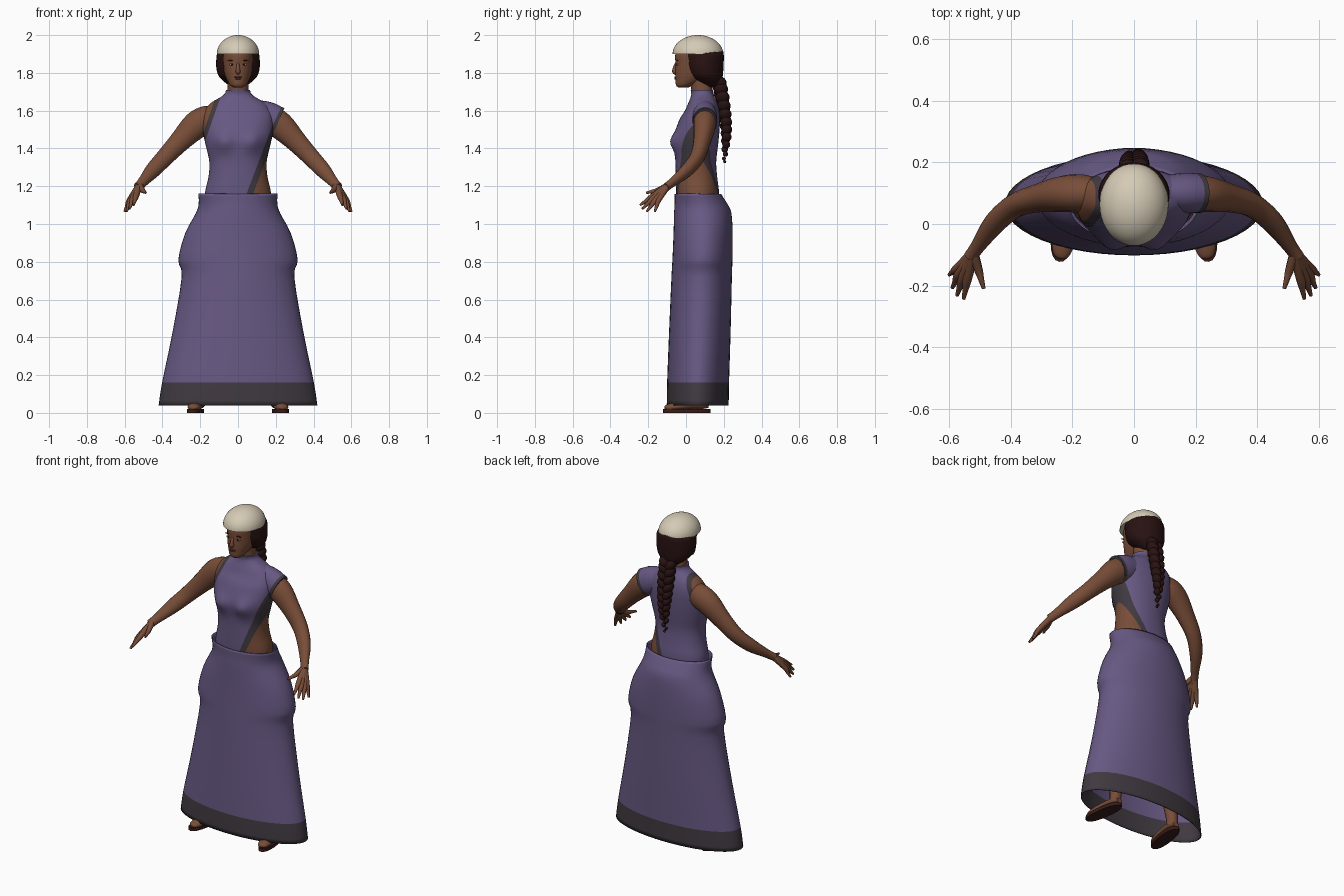
import bpy, bmesh, math
from mathutils import Vector, Matrix

cube = bpy.data.objects.get("Cube")
if cube:
    bpy.data.objects.remove(cube)


def material(name, color):
    m = bpy.data.materials.new(name)
    m.use_nodes = True
    m.diffuse_color = (*color, 1)
    bsdf = next(n for n in m.node_tree.nodes if n.type == 'BSDF_PRINCIPLED')
    bsdf.inputs["Base Color"].default_value = (*color, 1)
    bsdf.inputs["Roughness"].default_value = 0.8
    return m


PURPLE = material("purple cloth", (0.135, 0.098, 0.225))
TRIM = material("dark grey trim", (0.052, 0.042, 0.052))
SKIN = material("brown skin", (0.19, 0.075, 0.04))
HAIR = material("dark brown hair", (0.022, 0.006, 0.006))
CAP = material("cream cap", (0.66, 0.59, 0.46))
SOLE = material("sandal brown", (0.04, 0.012, 0.01))
LIPS = material("lip brown", (0.13, 0.04, 0.028))
WHITE = material("eye white", (0.4, 0.34, 0.3))


def finish(bm, name, mats, rule=None):
    """Turn a bmesh into a smooth object, colouring faces by a rule."""
    bmesh.ops.recalc_face_normals(bm, faces=bm.faces[:])
    for f in bm.faces:
        f.material_index = rule(f.calc_center_median()) if rule else 0
    me = bpy.data.meshes.new(name)
    bm.to_mesh(me)
    bm.free()
    for m in mats:
        me.materials.append(m)
    ob = bpy.data.objects.new(name, me)
    bpy.context.collection.objects.link(ob)
    bpy.ops.object.select_all(action='DESELECT')
    ob.select_set(True)
    bpy.context.view_layer.objects.active = ob
    bpy.ops.object.shade_smooth_by_angle(angle=math.radians(50))
    return ob


def smooth_rows(rows, k):
    """Catmull-Rom interpolation through rows of numbers."""
    out = []
    for i in range(len(rows) - 1):
        quad = zip(rows[max(i - 1, 0)], rows[i], rows[i + 1], rows[min(i + 2, len(rows) - 1)])
        quad = list(quad)
        for j in range(k):
            t = j / k
            out.append([b + t * ((c - a) + t * ((2 * a - 5 * b + 4 * c - d)
                        + t * (3 * b - a - 3 * c + d))) / 2 for a, b, c, d in quad])
    return out + [list(rows[-1])]


def bridge(rings, cap=True):
    bm = bmesh.new()
    vs = [[bm.verts.new(p) for p in r] for r in rings]
    n = len(vs[0])
    for a, b in zip(vs, vs[1:]):
        for i in range(n):
            bm.faces.new((a[i], a[(i + 1) % n], b[(i + 1) % n], b[i]))
    if cap:
        bm.faces.new(vs[0])
        bm.faces.new(vs[-1])
    return bm


def loft(rows, k=4, n=40, power=2.0, cap=True):
    """Stack of rounded sections; each row is z, half width, front y, back y."""
    rings = []
    for z, rx, yf, yb in smooth_rows(rows, k):
        ring = []
        for i in range(n):
            c, s = math.cos(math.tau * i / n), math.sin(math.tau * i / n)
            ex = 2 / power
            ring.append((rx * math.copysign(abs(c) ** ex, c),
                         (yf + yb) / 2 + (yb - yf) / 2 * math.copysign(abs(s) ** ex, s), z))
        rings.append(ring)
    return bridge(rings, cap)


def tube(rows, k=4, n=16, ref=(0, 1, 0), flat=1.0):
    """Tapered limb through rows of x, y, z, radius; flat squeezes it along ref."""
    rows = smooth_rows(rows, k)
    pts = [Vector(r[:3]) for r in rows]
    rings = []
    for i, p in enumerate(pts):
        t = (pts[min(i + 1, len(pts) - 1)] - pts[max(i - 1, 0)]).normalized()
        u = Vector(ref)
        u = (u - t * u.dot(t)).normalized()
        v = t.cross(u)
        rings.append([p + rows[i][3] * (u * flat * math.cos(a) + v * math.sin(a))
                      for a in (math.tau * j / n for j in range(n))])
    return bridge(rings)


def balls(name, mat, specs):
    """Ellipsoids given as (location, radii, tilt about y)."""
    bm = bmesh.new()
    for loc, size, tilt in specs:
        bmesh.ops.create_uvsphere(bm, u_segments=14, v_segments=10, radius=1,
            matrix=Matrix.Translation(loc) @ Matrix.Rotation(tilt, 4, 'Y') @ Matrix.Diagonal((*size, 1)))
    return finish(bm, name, [mat])


def flip(rows, s):
    return [(s * r[0], *r[1:]) for r in rows]


# Long skirt with dark hem, open at both ends
skirt = finish(loft([(.04, .42, -.102, .226), (.16, .402, -.1, .228), (.42, .348, -.09, .236),
                     (.72, .298, -.077, .243), (.81, .316, -.072, .246), (.95, .28, -.066, .247),
                     (1.06, .222, -.063, .24), (1.11, .208, -.06, .217), (1.16, .21, -.06, .185)],
                    3, 48, cap=False), "skirt", [PURPLE, TRIM], lambda c: int(c.z < .16))
shell = skirt.modifiers.new("thickness", 'SOLIDIFY')
shell.thickness = 0.005

# Torso with the asymmetric bodice cut into its surface
torso = loft([(1.04, .17, -.045, .17), (1.16, .175, -.052, .175), (1.25, .156, -.054, .165),
              (1.33, .152, -.056, .16), (1.42, .172, -.062, .17), (1.48, .184, -.058, .176),
              (1.55, .188, -.036, .18), (1.60, .178, -.006, .176), (1.64, .145, .012, .166),
              (1.67, .095, .024, .152), (1.69, .07, .028, .143), (1.71, .064, .024, .142)],
             4, 48, 2.2)
for v in torso.verts:
    if v.co.y < .04:
        v.co.y -= sum(.03 * math.exp(-((v.co.x - s * .075) / .05) ** 2 - ((v.co.z - 1.435) / .05) ** 2)
                      for s in (-1, 1))


def side_cut(c):
    return c.x - .08 - .38 * (c.z - 1.16)


def shoulder_cut(c):
    return -c.x - .09 - .35 * (1.68 - c.z)


for co, no in (((.08, 0, 1.16), (1, 0, -.38)), ((.045, 0, 1.16), (1, 0, -.38)),
               ((-.09, 0, 1.68), (-1, 0, .35)), ((-.115, 0, 1.68), (-1, 0, .35))):
    bmesh.ops.bisect_plane(torso, geom=torso.verts[:] + torso.edges[:] + torso.faces[:],
                           plane_co=co, plane_no=no)


def bodice_color(c):
    if side_cut(c) > 0 or shoulder_cut(c) > .025:
        return 2
    return int(side_cut(c) > -.035 or shoulder_cut(c) > 0)


finish(torso, "torso_and_bodice", [PURPLE, TRIM, SKIN], bodice_color)

# Cap sleeve on the left shoulder with a trimmed edge
finish(tube([(.08, .10, 1.59, .07), (.15, .10, 1.568, .081), (.195, .10, 1.547, .081),
             (.213, .10, 1.539, .081)], 3, 24, flat=.8), "left_sleeve", [PURPLE, TRIM],
       lambda c: int(c.x * .9 - (c.z - 1.54) * .42 > .176))

# Arms, hands, legs and feet
for side, s in (("left", 1), ("right", -1)):
    finish(tube(flip([(.10, .10, 1.575, .05), (.16, .10, 1.555, .073), (.225, .098, 1.52, .073),
                      (.305, .085, 1.44, .057), (.385, .06, 1.355, .047), (.45, .005, 1.285, .041),
                      (.505, -.07, 1.222, .027), (.53, -.105, 1.195, .025)], s), flat=.82),
           side + "_arm", [SKIN])
    wrist = (.522, -.095, 1.205, .018)
    for finger, knuckle, tip in (
            ("thumb", (.505, -.15, 1.178, .014), (.488, -.21, 1.165, .006)),
            ("index_finger", (.54, -.175, 1.148, .016), (.553, -.243, 1.10, .006)),
            ("middle_finger", (.555, -.17, 1.138, .016), (.575, -.232, 1.08, .006)),
            ("ring_finger", (.568, -.16, 1.128, .016), (.59, -.207, 1.066, .006)),
            ("little_finger", (.576, -.145, 1.125, .014), (.6, -.165, 1.066, .006))):
        mid = [(a + b) / 2 for a, b in zip(knuckle, tip)]
        finish(tube(flip([wrist, knuckle, mid, tip], s), 3, 8), side + "_" + finger, [SKIN])
    finish(tube(flip([(.085, .07, 1.08, .08), (.10, .065, .85, .085), (.15, .06, .5, .058),
                      (.18, .08, .3, .055), (.205, .085, .1, .034), (.207, .085, .04, .034)], s)),
           side + "_leg", [SKIN])
    finish(tube(flip([(.206, .12, .038, .02), (.208, .09, .042, .034), (.218, .02, .042, .037),
                      (.23, -.06, .032, .037), (.236, -.1, .028, .026), (.238, -.112, .026, .012)], s),
                ref=(0, 0, 1), flat=.6), side + "_foot", [SKIN])
    sole = loft([(0, .041, -.128, .128), (.02, .041, -.128, .128)], 1, 24, 2.4)
    bmesh.ops.transform(sole, verts=sole.verts[:], matrix=Matrix.Translation((s * .225, .004, 0))
                        @ Matrix.Rotation(s * math.radians(8), 4, 'Z'))
    finish(sole, side + "_sandal_sole", [SOLE])

# Neck and head
finish(tube([(0, .09, 1.63, .062), (0, .085, 1.7, .056), (0, .075, 1.78, .055)], n=20),
       "neck", [SKIN])
finish(loft([(1.722, .022, -.04, .01), (1.735, .042, -.053, .04), (1.765, .06, -.056, .1),
             (1.80, .073, -.057, .14), (1.85, .08, -.056, .16), (1.90, .081, -.056, .165),
             (1.94, .07, -.03, .15)], 4, 32), "head", [SKIN])
finish(tube([(0, -.05, 1.855, .006), (0, -.06, 1.825, .01), (0, -.06, 1.806, .013),
             (0, -.053, 1.798, .008)], 3, 10), "nose", [SKIN])
balls("eyes", WHITE, [((s * .034, -.0455, 1.845), (.014, .005, .006), 0) for s in (-1, 1)])
balls("irises", HAIR, [((s * .033, -.0485, 1.845), (.006, .004, .006), 0) for s in (-1, 1)])
balls("eyebrows", HAIR, [((s * .036, -.0465, 1.866), (.02, .005, .003), s * .12) for s in (-1, 1)])
balls("lips", LIPS, [((0, -.055, z), (w, .007, .005), 0) for z, w in ((1.777, .021), (1.769, .017))])

# Hair, braid and cap
finish(loft([(1.725, .035, .1, .175), (1.75, .07, .06, .187), (1.78, .1, .02, .194),
             (1.82, .114, -.002, .198), (1.87, .115, -.012, .2), (1.905, .107, -.015, .199),
             (1.925, .06, .03, .192)], 4, 36), "hair", [HAIR])
path = smooth_rows([(.175, 1.745, .046), (.19, 1.67, .046), (.204, 1.58, .042), (.213, 1.5, .035),
                    (.21, 1.42, .026), (.202, 1.33, .01)], 4)
balls("braid", HAIR, [((s * r * .4, y + .003 * s, z), (r * .62, r * .82, r * .85), s * .6)
                      for i, (y, z, r) in enumerate(path) for s in ((-1) ** i,)])
dome = [(1.9 + .1 * math.sin(a), .112 * math.cos(a), .063 - .134 * math.cos(a), .063 + .134 * math.cos(a))
        for a in (math.radians(89 * i / 14) for i in range(15))]
finish(loft(dome, 1, 40), "cap", [CAP])
